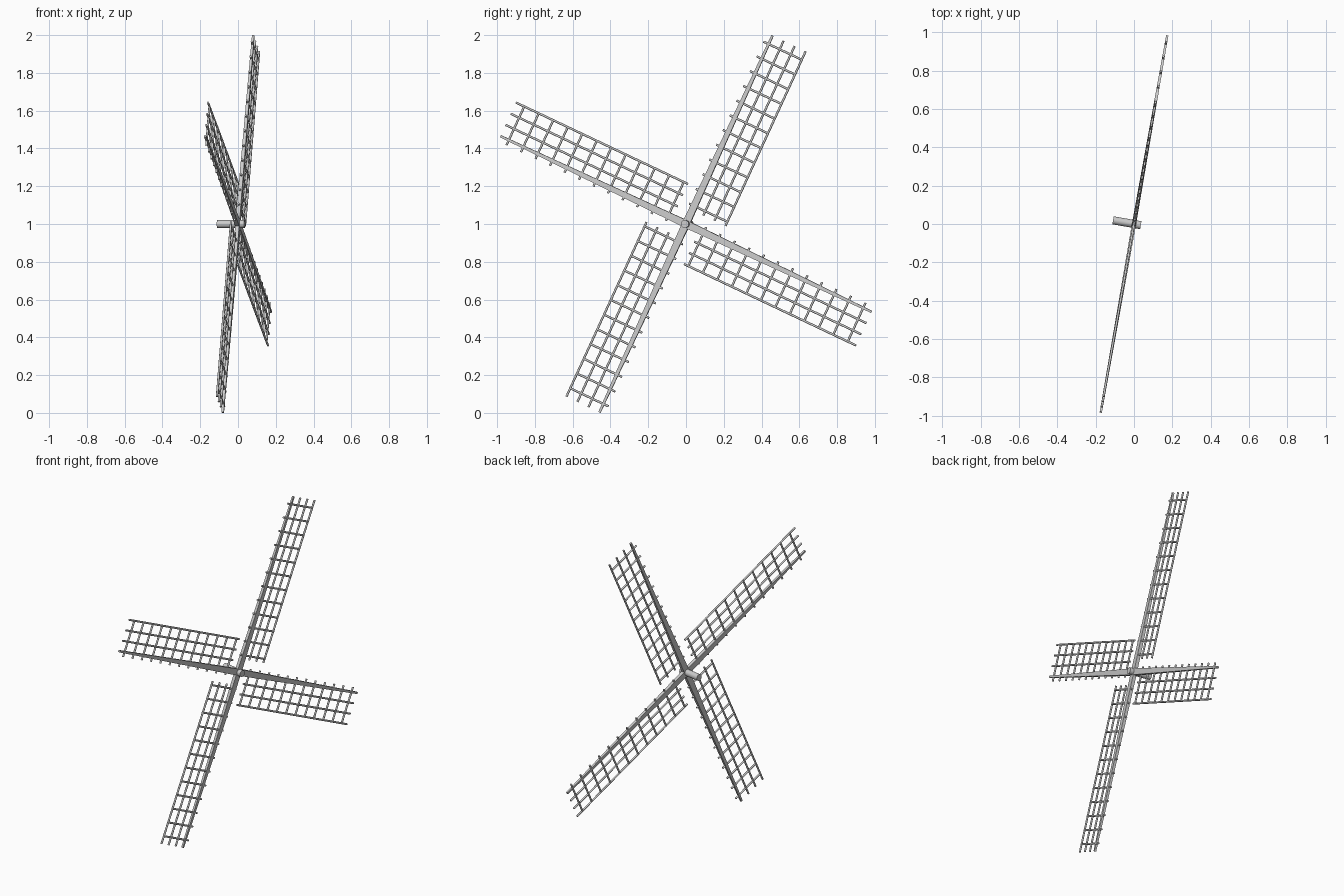
import bpy, bmesh
from math import radians
from mathutils import Matrix, Vector

if "Cube" in bpy.data.objects:
    bpy.data.objects.remove(bpy.data.objects["Cube"])

# Whole rotor: turned 10 degrees about z, hub at height 1
ROTOR = Matrix.Translation((0, 0, 1)) @ Matrix.Rotation(radians(-10), 4, 'Z')
BAR_R = 0.006


def add_rod(bm, a, b, r, sides=8):
    a, b = Vector(a), Vector(b)
    d = b - a
    m = Matrix.Translation((a + b) / 2) @ d.to_track_quat('Z', 'Y').to_matrix().to_4x4()
    bmesh.ops.create_cone(bm, cap_ends=True, segments=sides, radius1=r, radius2=r,
                          depth=d.length, matrix=m)


def add_tapered_beam(bm, half_length, root, tip):
    # Box sections (depth, width) at tip, hub and tip, bridged into one beam
    rings = []
    for z, (dx, dy) in ((-half_length, tip), (0, root), (half_length, tip)):
        rings.append([bm.verts.new((sx * dx / 2, sy * dy / 2, z))
                      for sx, sy in ((-1, -1), (1, -1), (1, 1), (-1, 1))])
    for lo, hi in zip(rings, rings[1:]):
        for j in range(4):
            k = (j + 1) % 4
            bm.faces.new((lo[j], lo[k], hi[k], hi[j]))
    bm.faces.new(rings[0][::-1])
    bm.faces.new(rings[-1])


def finish(bm, name, matrix, smooth=True):
    bm.transform(matrix)
    me = bpy.data.meshes.new(name)
    bm.to_mesh(me)
    bm.free()
    ob = bpy.data.objects.new(name, me)
    bpy.context.collection.objects.link(ob)
    if smooth:
        bpy.ops.object.select_all(action='DESELECT')
        ob.select_set(True)
        bpy.context.view_layer.objects.active = ob
        bpy.ops.object.shade_smooth_by_angle(angle=radians(50))
    return ob


# Four sails, each built pointing up then spun round the hub
for i in range(4):
    spin = ROTOR @ Matrix.Rotation(radians(-25 + 90 * i), 4, 'X')

    # Lattice: long rails and cross bars
    bm = bmesh.new()
    for k in range(4):
        t = 0.0655 * k
        add_rod(bm, (0, t, 0.08), (0, t, 1.1), BAR_R)
    for k in range(12):
        s = 0.105 + 0.086 * k
        add_rod(bm, (0, -0.03, s), (0, 0.2, s), BAR_R)
    finish(bm, f"sail_lattice_{i + 1}", spin)

# Two crossing beams, tapering to the sail tips
for i in range(2):
    bm = bmesh.new()
    add_tapered_beam(bm, 1.1, (0.022, 0.040), (0.012, 0.012))
    finish(bm, f"sail_beam_{i + 1}", ROTOR @ Matrix.Rotation(radians(-25 + 90 * i), 4, 'X'), False)

# Hub shaft
bm = bmesh.new()
add_rod(bm, (-0.111, 0, 0), (0.036, 0, 0), 0.021, 16)
finish(bm, "hub_shaft", ROTOR)
